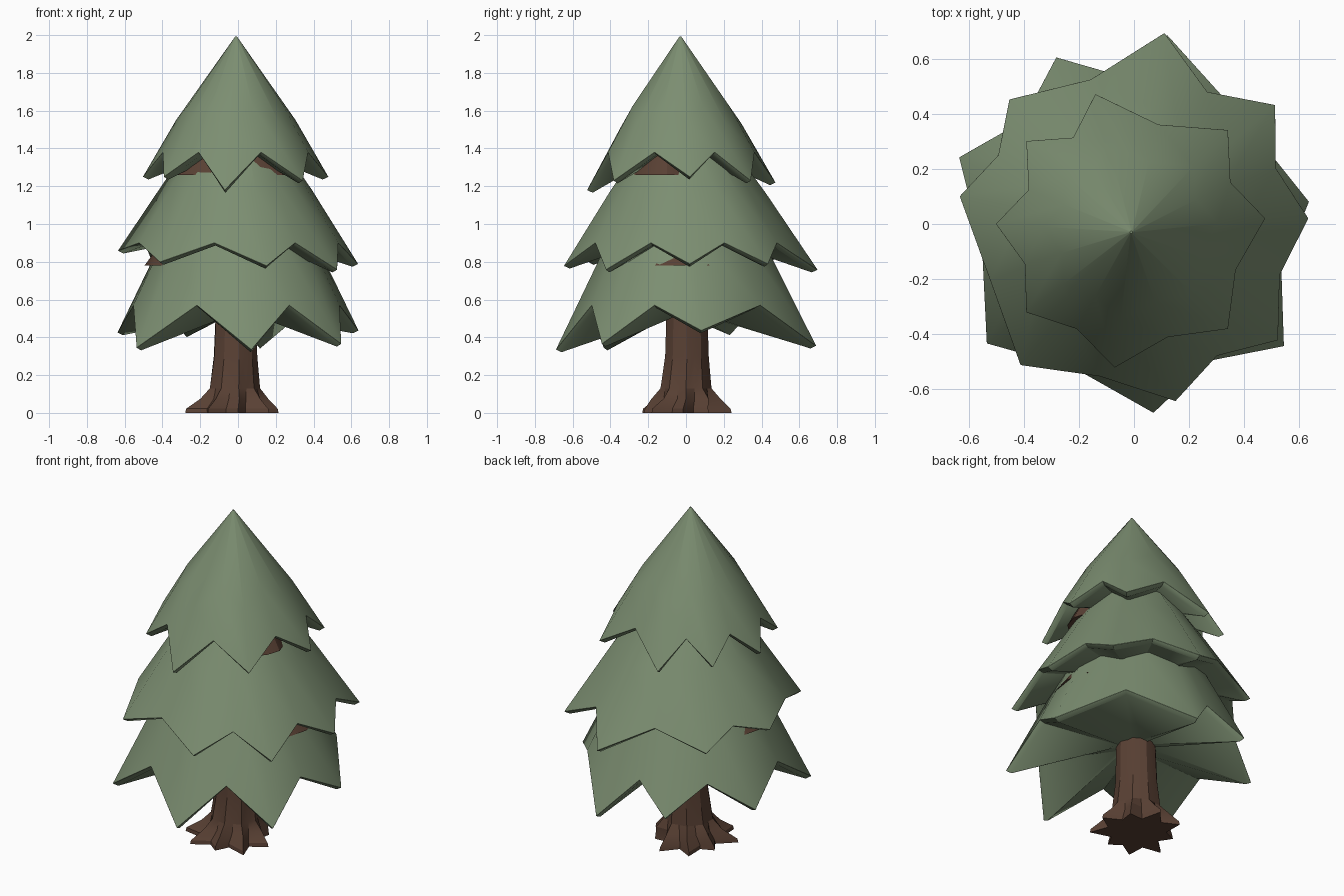
import bpy, bmesh, math
from mathutils import Vector

cube = bpy.data.objects.get("Cube")
if cube:
    bpy.data.objects.remove(cube)


def material(name, rgb):
    m = bpy.data.materials.new(name)
    m.use_nodes = True
    m.diffuse_color = (*rgb, 1)
    m.node_tree.nodes["Principled BSDF"].inputs["Base Color"].default_value = (*rgb, 1)
    return m


GREEN = material("needle green", (0.2, 0.27, 0.165))
BROWN = material("bark brown", (0.1, 0.052, 0.034))


def loft(name, rings, mat, angle, bevel=0.0):
    """Skin a stack of equal-length rings, closing both ends."""
    bm = bmesh.new()
    loops = [[bm.verts.new(p) for p in ring] for ring in rings]
    n = len(loops[0])
    for a, b in zip(loops, loops[1:]):
        for i in range(n):
            j = (i + 1) % n
            bm.faces.new((a[i], a[j], b[j], b[i]))
    bm.faces.new(loops[0])
    bm.faces.new(loops[-1])
    bmesh.ops.recalc_face_normals(bm, faces=bm.faces)
    mesh = bpy.data.meshes.new(name)
    bm.to_mesh(mesh)
    bm.free()
    obj = bpy.data.objects.new(name, mesh)
    bpy.context.collection.objects.link(obj)
    mesh.materials.append(mat)
    if bevel:
        mod = obj.modifiers.new("soft rim", "BEVEL")
        mod.width, mod.segments, mod.angle_limit = bevel, 2, math.radians(50)
    bpy.ops.object.select_all(action="DESELECT")
    obj.select_set(True)
    bpy.context.view_layer.objects.active = obj
    bpy.ops.object.shade_smooth_by_angle(angle=math.radians(angle))
    return obj


def tier(name, tips, apex, notch_r, notch_z, bulge, under_z):
    """Star-rimmed cone: branch tips alternate with raised notches."""
    apex = Vector(apex)
    axis = Vector((apex.x, apex.y, 0))
    rim = []
    for a, b in zip(tips, tips[1:] + tips[:1]):
        a, b = Vector(a), Vector(b)
        mid = (a + b) / 2 - axis
        mid.z = 0
        notch = axis + mid.normalized() * notch_r
        notch.z = notch_z
        rim += [a + (a - axis).normalized() * 0.01, notch]

    def ring(t, out):
        pts = []
        for p in rim:
            side = Vector((p.x, p.y, 0)) - axis
            pts.append(apex.lerp(p, t) + side.normalized() * out)
        return pts

    lip = []
    for p in rim:
        inward = axis - Vector((p.x, p.y, 0))
        lip.append(p + inward.normalized() * 0.03 - Vector((0, 0, 0.014)))
    hollow = [axis + (Vector((p.x, p.y, 0)) - axis) * 0.15 + Vector((0, 0, under_z)) for p in rim]
    rings = [ring(0.012, 0), ring(0.6, bulge), rim, lip, hollow]
    return loft(name, rings, GREEN, 50, 0.011)


# Foliage tiers, tips listed counter-clockwise from the front
tier("lower_foliage",
     [(.07, -.68, .33), (.54, -.44, .36), (.63, .08, .43), (.12, .68, .35),
      (-.28, .6, .41), (-.63, .24, .42), (-.53, -.43, .34)],
     (0, -.01, 1.7), .56, .57, .01, .52)
tier("middle_foliage",
     [(.15, -.64, .77), (.52, -.42, .75), (.63, .02, .78), (.51, .43, .78),
      (.11, .69, .75), (-.45, .45, .79), (-.63, .1, .85), (-.41, -.51, .79)],
     (0, -.01, 1.76), .56, .9, .012, .95)
tier("upper_foliage",
     [(-.07, -.52, 1.17), (.34, -.38, 1.22), (.475, .02, 1.24), (.34, .34, 1.22),
      (-.14, .47, 1.21), (-.39, .3, 1.24), (-.5, 0, 1.24), (-.39, -.32, 1.24)],
     (-.01, -.03, 2), .405, 1.38, .022, 1.4)


def circle(radii, z, cx=0.0, cy=0.0, n=18, squash=1.0):
    """Ring whose radius cycles through the given list."""
    pts = []
    for i in range(n):
        a = math.tau * i / n
        r = radii[i % len(radii)]
        pts.append((cx + r * math.cos(a), cy + r * squash * math.sin(a), z))
    return pts


# Trunk with flared, pointed roots
roots = [.25, .16, .21, .15, .26, .17]
shift = dict(cx=-.035, cy=-.015)
loft("trunk", [
    circle(roots, 0, **shift),
    circle([r * .98 for r in roots], .022, **shift),
    circle([.185, .135], .075, cx=-.025),
    circle([.137, .128], .13, cx=-.02),
    circle([.117, .113], .3, cx=-.015, cy=.005),
    circle([.108, .105], .6, cx=-.01, cy=.005),
], BROWN, 25)

# Bark glimpsed between the tiers on the left and right sides
for name, z, r, squash, cy in (("lower_branch_core", .78, .485, .75, -.02),
                               ("upper_branch_core", 1.26, .36, .62, -.1)):
    loft(name, [circle([r], z, -.01, cy, 16, squash),
                circle([r * .85], z + .1, -.01, cy, 16, squash)], BROWN, 30)
